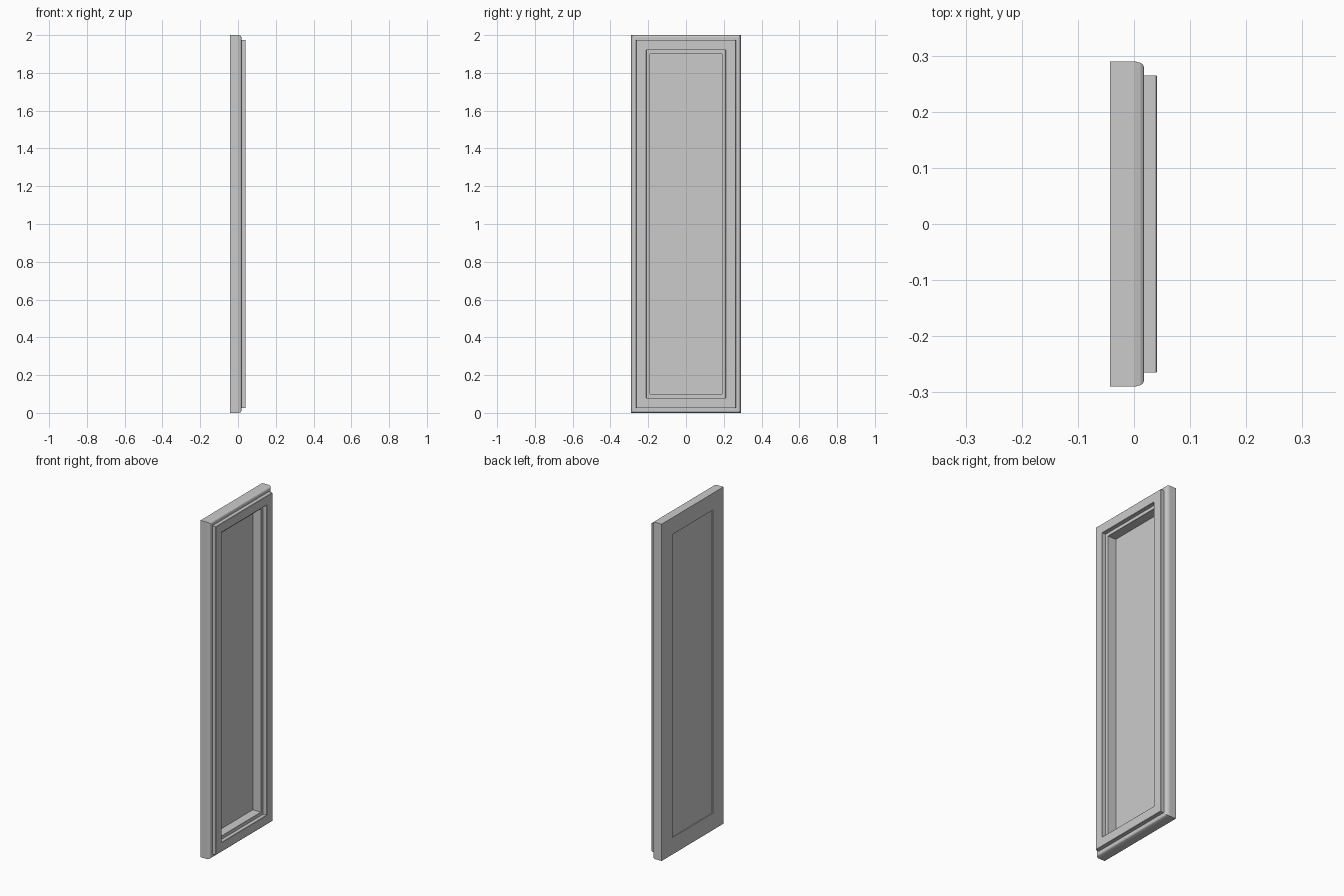
import bpy, bmesh

if "Cube" in bpy.data.objects:
    bpy.data.objects.remove(bpy.data.objects["Cube"])

HALF_W, HALF_H, MID_Z = 0.29, 1.0, 1.0


def mitred_frame(name, profile):
    """Sweep a closed (inset from outer edge, x depth) profile round the rectangle."""
    bm = bmesh.new()
    corners = [(-1, -1), (1, -1), (1, 1), (-1, 1)]
    rings = [[bm.verts.new((x, sy * (HALF_W - i), MID_Z + sz * (HALF_H - i)))
              for i, x in profile] for sy, sz in corners]
    n = len(profile)
    for k in range(4):
        a, b = rings[k], rings[(k + 1) % 4]
        for j in range(n):
            m = (j + 1) % n
            bm.faces.new((a[j], b[j], b[m], a[m]))
    bmesh.ops.recalc_face_normals(bm, faces=bm.faces)
    return finish(name, bm)


def finish(name, bm):
    mesh = bpy.data.meshes.new(name)
    bm.to_mesh(mesh)
    bm.free()
    obj = bpy.data.objects.new(name, mesh)
    bpy.context.collection.objects.link(obj)
    return obj


# Main door frame with a softened outer front edge
mitred_frame("door_frame", [
    (0.0, -0.043), (0.0, 0.002), (0.003, 0.012), (0.006, 0.016),
    (0.011, 0.018), (0.099, 0.018), (0.100, 0.017), (0.100, -0.043)])

# Raised rim on the front, with tiny bevels
mitred_frame("raised_rim", [
    (0.025, 0.017), (0.025, 0.039), (0.027, 0.041),
    (0.078, 0.041), (0.080, 0.039), (0.080, 0.017)])

# Thin panel set near the back of the opening
bm = bmesh.new()
bmesh.ops.create_cube(bm, size=1)
for v in bm.verts:
    v.co = (-0.037 + v.co.x * 0.003, v.co.y * 0.382, MID_Z + v.co.z * 1.802)
finish("inset_panel", bm)
